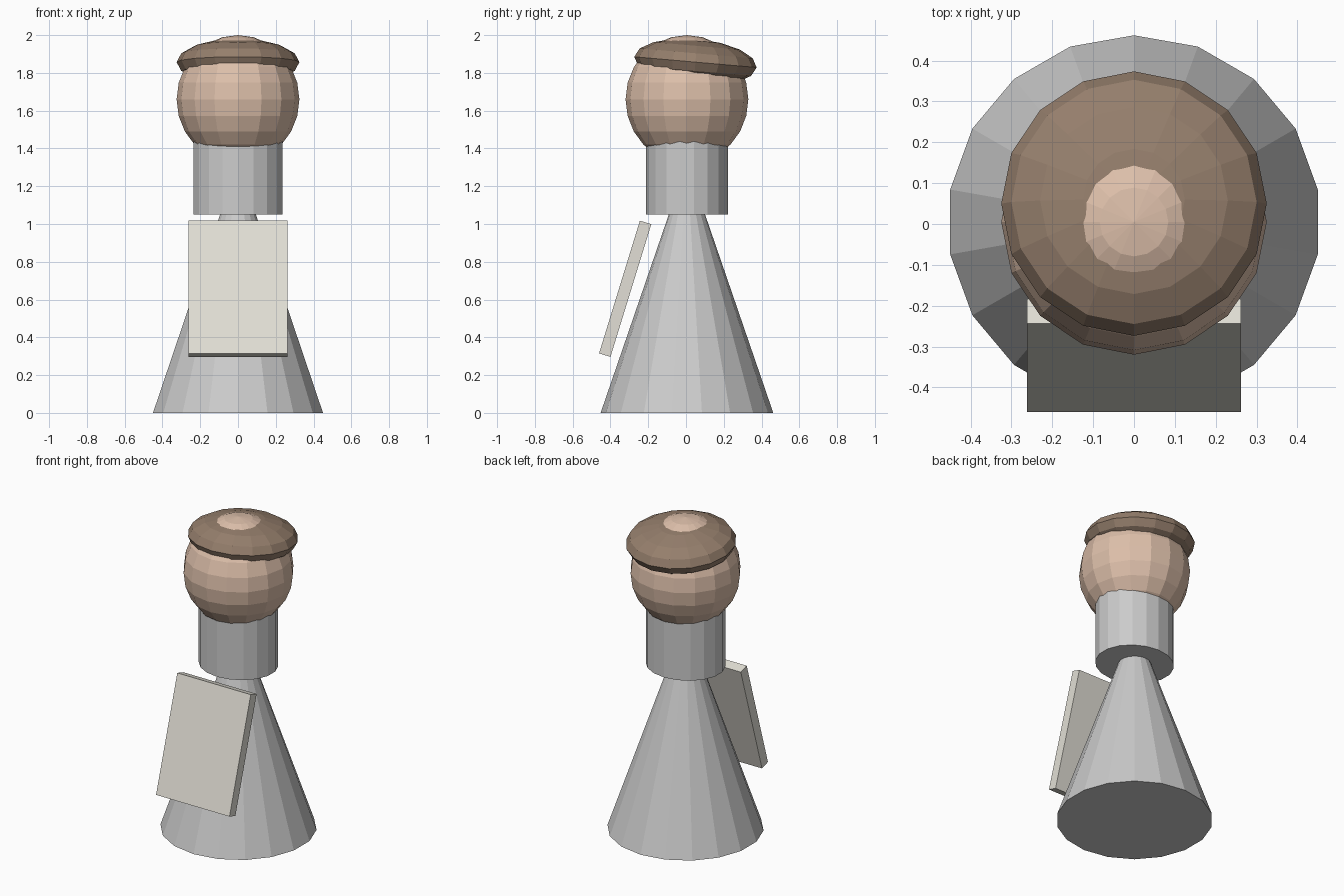
import bpy, bmesh, math
from mathutils import Matrix, Vector

if "Cube" in bpy.data.objects:
    bpy.data.objects.remove(bpy.data.objects["Cube"])

Y0 = 0.005  # shared axis of body, neck and head


def material(name, rgb):
    m = bpy.data.materials.new(name)
    m.diffuse_color = (*rgb, 1.0)
    m.use_nodes = True
    m.node_tree.nodes["Principled BSDF"].inputs["Base Color"].default_value = m.diffuse_color
    return m


def finish(bm, name, loc, rot_x=0.0, mat=None):
    """Turn a bmesh into a flat-shaded, placed object."""
    bmesh.ops.recalc_face_normals(bm, faces=bm.faces)
    me = bpy.data.meshes.new(name)
    bm.to_mesh(me)
    bm.free()
    ob = bpy.data.objects.new(name, me)
    ob.location = loc
    ob.rotation_euler.x = rot_x
    if mat:
        me.materials.append(mat)
    bpy.context.collection.objects.link(ob)
    return ob


def cone(name, r1, r2, z0, z1, sides, y_scale=1.0):
    bm = bmesh.new()
    bmesh.ops.create_cone(bm, cap_ends=True, segments=sides,
                          radius1=r1, radius2=r2, depth=z1 - z0)
    # put a corner on the +y axis
    first = max(bm.verts, key=lambda v: v.co.xy.length).co
    turn = math.pi / 2 - math.atan2(first.y, first.x)
    bmesh.ops.rotate(bm, verts=bm.verts, matrix=Matrix.Rotation(turn, 3, 'Z'))
    bmesh.ops.scale(bm, verts=bm.verts, vec=Vector((1, y_scale, 1)))
    return finish(bm, name, (0, Y0, (z0 + z1) / 2))


def ball(name, radii, loc, segs, rings, rot_x=0.0, mat=None):
    bm = bmesh.new()
    bmesh.ops.create_uvsphere(bm, u_segments=segs, v_segments=rings, radius=1)
    bmesh.ops.scale(bm, verts=bm.verts, vec=Vector(radii))
    return finish(bm, name, loc, rot_x, mat)


def box(name, size, loc, rot_x=0.0, mat=None):
    bm = bmesh.new()
    bmesh.ops.create_cube(bm, size=1)
    bmesh.ops.scale(bm, verts=bm.verts, vec=Vector(size))
    return finish(bm, name, loc, rot_x, mat)


skin = material("skin", (0.72, 0.52, 0.40))
dark = material("dark_brown", (0.30, 0.21, 0.15))
board = material("board", (0.76, 0.74, 0.67))

# Conical body, its tip hidden in the neck
cone("body", 0.457, 0.0, 0.0, 1.33, 18)
# Slightly oval neck
cone("neck", 0.239, 0.239, 1.05, 1.46, 18, 0.91)
# Head
ball("head", (0.325, 0.325, 0.34), (0, Y0, 1.66), 16, 12, mat=skin)
# Flattened cap, set back and drooping to the rear
ball("cap", (0.325, 0.325, 0.122), (0, 0.05, 1.857), 16, 8,
     math.radians(-5), dark)
# Leaning board in front
box("front_board", (0.523, 0.063, 0.735), (0, -0.322, 0.657),
    math.radians(-17.1), board)
